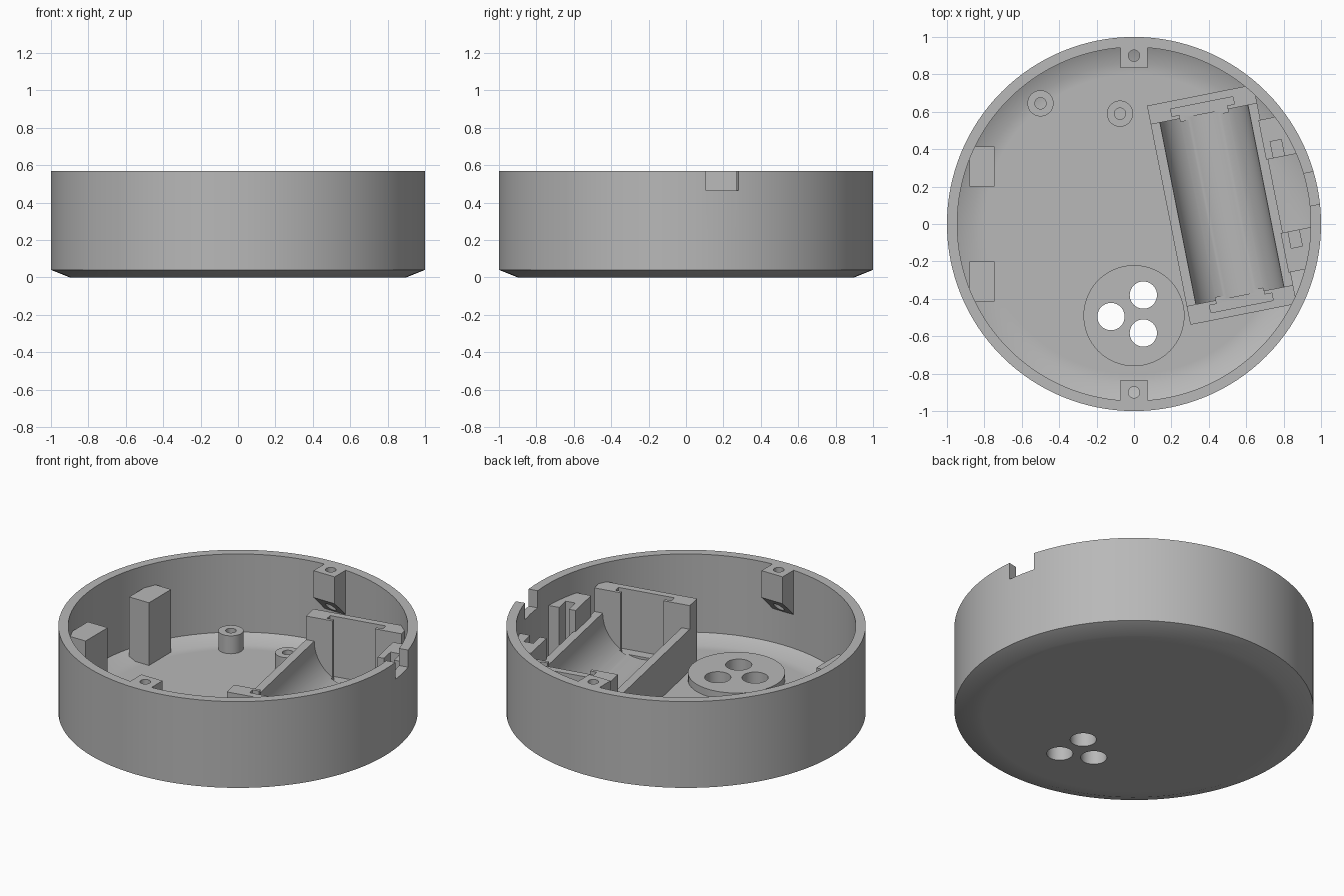
import bpy, bmesh, math
from mathutils import Matrix, Vector

cube = bpy.data.objects.get("Cube")
if cube:
    bpy.data.objects.remove(cube, do_unlink=True)

grey = bpy.data.materials.new("plain grey")
grey.use_nodes = True
GREY = (0.48, 0.48, 0.48, 1)
grey.diffuse_color = GREY
grey.node_tree.nodes["Principled BSDF"].inputs["Base Color"].default_value = GREY

TOP, FLOOR, INNER = 0.57, 0.05, 0.945
TILT = math.radians(11.2)


def make(name, bm, matrix=None):
    if matrix:
        bm.transform(matrix)
    bmesh.ops.recalc_face_normals(bm, faces=bm.faces)
    mesh = bpy.data.meshes.new(name)
    bm.to_mesh(mesh)
    bm.free()
    mesh.materials.append(grey)
    ob = bpy.data.objects.new(name, mesh)
    bpy.context.collection.objects.link(ob)
    return ob


def box(name, x, y, z, matrix=None):
    bm = bmesh.new()
    bmesh.ops.create_cube(bm, size=1)
    for v in bm.verts:
        v.co = Vector([(a + b) / 2 + c * (b - a) for (a, b), c in zip((x, y, z), v.co)])
    return make(name, bm, matrix)


def cylinder(name, x, y, r, z0, z1, segments=40):
    bm = bmesh.new()
    bmesh.ops.create_cone(bm, cap_ends=True, segments=segments, radius1=r, radius2=r,
                          depth=z1 - z0)
    return make(name, bm, Matrix.Translation((x, y, (z0 + z1) / 2)))


def lathe(name, profile, segments=128):
    bm = bmesh.new()
    rings = []
    for r, z in profile:
        rings.append([bm.verts.new((r * math.cos(2 * math.pi * i / segments),
                                    r * math.sin(2 * math.pi * i / segments), z))
                      for i in range(segments)])
    for a, b in zip(rings, rings[1:]):
        for i in range(segments):
            j = (i + 1) % segments
            bm.faces.new((a[i], a[j], b[j], b[i]))
    bm.faces.new(rings[0])
    bm.faces.new(rings[-1])
    return make(name, bm)


def boolean(ob, cutters, operation="DIFFERENCE"):
    bpy.context.view_layer.objects.active = ob
    for cutter in cutters:
        mod = ob.modifiers.new("cut", "BOOLEAN")
        mod.operation = operation
        mod.solver = "EXACT"
        mod.object = cutter
        bpy.ops.object.modifier_apply(modifier=mod.name)


def discard(*cutters):
    for cutter in cutters:
        bpy.data.objects.remove(cutter, do_unlink=True)


parts = []
right_frame = Matrix.Rotation(TILT, 4, "Z")
left_frame = Matrix.Rotation(math.pi, 4, "Z")
# Keeps inside parts from poking through the wall
bounds = cylinder("bounds", 0, 0, INNER + 0.01, 0.02, TOP, 128)

# Round shell with a bevelled base
shell = lathe("shell", [(0.84, 0), (0.90, 0), (1, 0.04), (1, TOP), (INNER, TOP),
                        (INNER, 0.09), (0.86, FLOOR), (0.80, FLOOR)])
parts.append(shell)

# Cable notches in the rim
notches = [box("notch", (0.85, 1.1), (-w, w), (0.465, 0.7), frame)
           for w, frame in ((0.088, right_frame), (0.072, left_frame))]
boolean(shell, notches)
discard(*notches)

# Sound disc with three holes through the floor
disc = cylinder("speaker_seat", 0, -0.49, 0.27, 0.03, 0.095, 64)
holes = [cylinder("hole", x, y, 0.073, -0.1, 0.3)
         for x, y in ((0.05, -0.38), (0.05, -0.583), (-0.123, -0.495))]
for ob in (shell, disc):
    boolean(ob, holes)
discard(*holes)
parts.append(disc)

# Small screw bosses on the floor
for i, (x, y) in enumerate(((-0.5, 0.645), (-0.075, 0.59))):
    boss = cylinder(f"screw_boss_{i + 1}", x, y, 0.07, 0.03, 0.16)
    hole = cylinder("hole", x, y, 0.03, FLOOR, 0.3)
    boolean(boss, [hole])
    discard(hole)
    parts.append(boss)

# Lid screw lugs with sloped undersides
for name, s in (("back_lug", 1), ("front_lug", -1)):
    bm = bmesh.new()
    side = [(0.835, TOP), (0.96, TOP), (0.96, 0.28), (0.835, 0.405)]
    face = bm.faces.new([bm.verts.new((-0.072, s * y, z)) for y, z in side])
    ext = bmesh.ops.extrude_face_region(bm, geom=[face])["geom"]
    bmesh.ops.translate(bm, vec=(0.144, 0, 0),
                        verts=[g for g in ext if isinstance(g, bmesh.types.BMVert)])
    lug = make(name, bm)
    hole = cylinder("hole", 0, s * 0.9, 0.03, 0.2, 0.7)
    boolean(lug, [hole])
    boolean(lug, [bounds], "INTERSECT")
    discard(hole)
    parts.append(lug)

# Slotted board holders, one pair on each side
for side, frame, x, slot in (("left", right_frame, (0.76, 0.925), (0.80, 0.86)),
                             ("right", left_frame, (0.745, 0.88), (0.78, 0.832))):
    for end, s in (("a", 1), ("b", -1)):
        holder = box(f"{side}_board_holder_{end}", x, sorted((s * 0.2, s * 0.415)),
                     (0.03, 0.435), frame)
        groove = box("groove", slot, sorted((s * 0.1, s * 0.29)), (0.1, 0.6), frame)
        boolean(holder, [groove])
        boolean(holder, [bounds], "INTERSECT")
        discard(groove)
        parts.append(holder)

# Battery cradle: half-round trough between two tall end walls
cradle_frame = Matrix.Translation((0.47, 0.103, 0)) @ Matrix.Rotation(TILT, 4, "Z")
cradle = box("battery_cradle", (-0.29, 0.29), (-0.597, 0.597), (0.03, 0.45), cradle_frame)
bm = bmesh.new()
bmesh.ops.create_cone(bm, cap_ends=True, segments=64, radius1=0.24, radius2=0.24, depth=0.99)
trough = make("trough", bm, cradle_frame @ Matrix.Translation((0, 0, 0.305))
              @ Matrix.Rotation(math.pi / 2, 4, "X"))
clear = box("clear", (-0.5, 0.5), (-0.495, 0.495), (0.305, 0.7), cradle_frame)
cutters = [trough, clear]
# Contact plate slots with narrower windows
for s in (1, -1):
    cutters.append(box("slot", (-0.17, 0.17), sorted((s * 0.515, s * 0.555)),
                       (0.08, 0.7), cradle_frame))
    cutters.append(box("window", (-0.13, 0.13), sorted((s * 0.48, s * 0.53)),
                       (0.08, 0.7), cradle_frame))
boolean(cradle, cutters)
boolean(cradle, [bounds], "INTERSECT")
discard(*cutters, bounds)
parts.append(cradle)

# Smooth round surfaces, keep edges crisp
bpy.ops.object.select_all(action="DESELECT")
for ob in parts:
    ob.select_set(True)
bpy.context.view_layer.objects.active = shell
bpy.ops.object.shade_smooth_by_angle(angle=math.radians(30))
